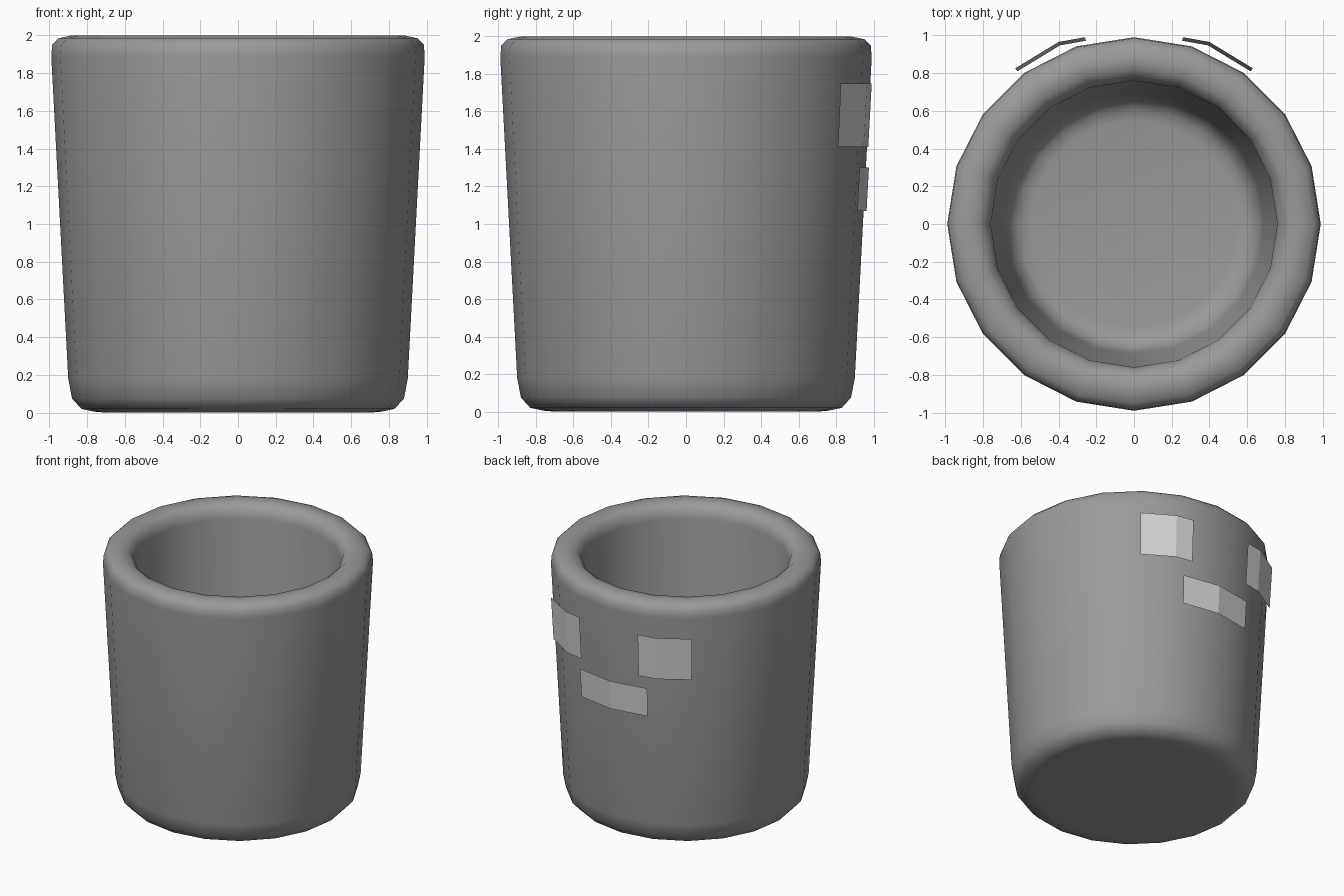
import bpy, bmesh, math

cube = bpy.data.objects.get("Cube")
if cube:
    bpy.data.objects.remove(cube)

SIDES = 20


def make_material(name, value):
    mat = bpy.data.materials.new(name)
    mat.use_nodes = True
    colour = (value, value, value, 1)
    mat.diffuse_color = colour
    mat.node_tree.nodes["Principled BSDF"].inputs["Base Color"].default_value = colour
    return mat


def add_object(name, bm, mat):
    mesh = bpy.data.meshes.new(name)
    bm.to_mesh(mesh)
    bm.free()
    mesh.materials.append(mat)
    obj = bpy.data.objects.new(name, mesh)
    bpy.context.collection.objects.link(obj)
    return obj


def lathe(name, profile, mat):
    """Revolve (radius, height) points and cap both ends."""
    bm = bmesh.new()
    rings = []
    for r, z in profile:
        angles = [math.tau * i / SIDES for i in range(SIDES)]
        rings.append([bm.verts.new((r * math.cos(a), r * math.sin(a), z)) for a in angles])
    for low, high in zip(rings, rings[1:]):
        for i in range(SIDES):
            j = (i + 1) % SIDES
            bm.faces.new((low[i], low[j], high[j], high[i]))
    bm.faces.new(list(reversed(rings[0])))
    bm.faces.new(rings[-1])
    return add_object(name, bm, mat)


def wall_plate(name, outline, bottom, top, mat):
    """Bent thin sheet that follows the taper of the cup wall."""
    bm = bmesh.new()
    shrink = 1 - 0.055 * (top - bottom)
    upper = [bm.verts.new((x, y, top)) for x, y in outline]
    lower = [bm.verts.new((x * shrink, y * shrink, bottom)) for x, y in outline]
    for i in range(len(outline) - 1):
        bm.faces.new((upper[i], upper[i + 1], lower[i + 1], lower[i]))
    return add_object(name, bm, mat)


body_grey = make_material("mid grey", 0.32)
plate_grey = make_material("light grey", 0.65)

# Cup: base, tapered wall, rounded rim, inner wall and floor
cup = lathe("cup", [
    (0.70, 0.0), (0.76, 0.005), (0.83, 0.02), (0.88, 0.075), (0.90, 0.18),
    (0.99, 1.89), (0.985, 1.95), (0.95, 1.985), (0.88, 2.0),
    (0.82, 1.99), (0.775, 1.95), (0.76, 1.89),
    (0.69, 0.36), (0.66, 0.25), (0.61, 0.21), (0.55, 0.2),
], body_grey)
bpy.context.view_layer.objects.active = cup
cup.select_set(True)
bpy.ops.object.shade_smooth_by_angle(angle=math.radians(60))

# Paired upper plates on the back
eye = [(0.26, 0.99), (0.40, 0.965), (0.63, 0.825)]
wall_plate("left_upper_plate", eye, 1.41, 1.75, plate_grey)
wall_plate("right_upper_plate", [(-x, y) for x, y in reversed(eye)], 1.41, 1.75, plate_grey)

# Lower plate centred on the back
wall_plate("lower_plate", [(-0.30, 0.925), (0, 0.975), (0.30, 0.925)], 1.07, 1.30, plate_grey)
